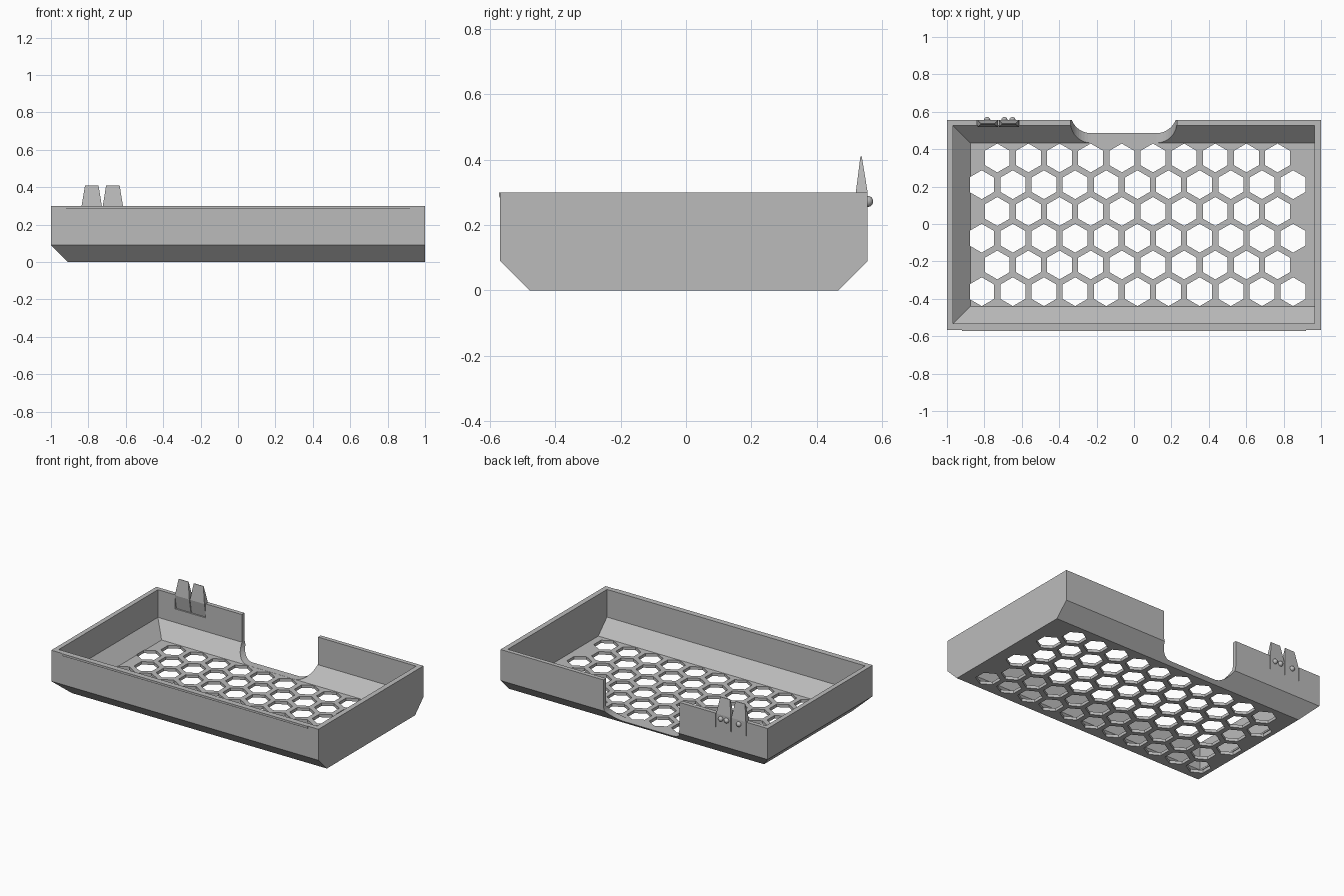
import bpy
import bmesh
import math
from mathutils import Matrix

default = bpy.data.objects.get("Cube")
if default:
    bpy.data.objects.remove(default, do_unlink=True)

grey = bpy.data.materials.new("light_grey")
grey.use_nodes = True
COLOUR = (0.5, 0.5, 0.5, 1)
grey.diffuse_color = COLOUR
grey.node_tree.nodes["Principled BSDF"].inputs["Base Color"].default_value = COLOUR


def finish(name, bm):
    bmesh.ops.recalc_face_normals(bm, faces=bm.faces)
    mesh = bpy.data.meshes.new(name)
    bm.to_mesh(mesh)
    bm.free()
    mesh.materials.append(grey)
    obj = bpy.data.objects.new(name, mesh)
    bpy.context.collection.objects.link(obj)
    return obj


def loft(bm, rings):
    """Skin equal-length rings of points and cap both ends."""
    loops = [[bm.verts.new(p) for p in ring] for ring in rings]
    n = len(loops[0])
    for a, b in zip(loops, loops[1:]):
        for i in range(n):
            j = (i + 1) % n
            bm.faces.new((a[i], a[j], b[j], b[i]))
    bm.faces.new(loops[0])
    bm.faces.new(loops[-1])


def rect(x0, x1, y0, y1, z):
    return [(x0, y0, z), (x1, y0, z), (x1, y1, z), (x0, y1, z)]


def box(bm, x0, x1, y0, y1, z0, z1):
    loft(bm, [rect(x0, x1, y0, y1, z0), rect(x0, x1, y0, y1, z1)])


def cut(target, bm):
    cutter = finish("cutter", bm)
    cutter.hide_render = True
    mod = target.modifiers.new("cut", 'BOOLEAN')
    mod.operation = 'DIFFERENCE'
    mod.solver = 'EXACT'
    mod.object = cutter
    bpy.context.view_layer.objects.active = target
    bpy.ops.object.modifier_apply(modifier=mod.name)
    bpy.data.objects.remove(cutter, do_unlink=True)


FLOOR, RIM, FRONT, BACK = 0.02, 0.3, -0.568, 0.555

# Tray shell: chamfered on three sides, straight on the left end
bm = bmesh.new()
loft(bm, [rect(-0.91, 1, FRONT + 0.09, BACK - 0.09, 0),
          rect(-1, 1, FRONT, BACK, 0.09),
          rect(-1, 1, FRONT, BACK, RIM)])
tray = finish("tray", bm)

# Inner cavity
bm = bmesh.new()
loft(bm, [rect(-0.875, 0.965, -0.44, 0.433, FLOOR),
          rect(-0.968, 0.965, -0.533, 0.526, 0.113),
          rect(-0.968, 0.965, -0.533, 0.526, RIM + 0.1)])
cut(tray, bm)

# Rounded cable notch in the back wall
bm = bmesh.new()
R, bottom = 0.11, FLOOR + 0.0005
profile = [(0.23, RIM + 0.1), (-0.34, RIM + 0.1)]
for cx, start in ((-0.34 + R, 180), (0.23 - R, 270)):
    for i in range(11):
        a = math.radians(start + 9 * i)
        profile.append((cx + R * math.cos(a), bottom + R + R * math.sin(a)))
loft(bm, [[(x, y, z) for x, z in profile] for y in (0.425, 0.7)])
cut(tray, bm)

# Staggered hexagonal vents through the floor
bm = bmesh.new()
for row in range(6):
    odd = row % 2
    for col in range(10 + odd):
        cx = -0.731 + 0.1665 * (col - odd / 2)
        cy = 0.353 - 0.143 * row
        ring = [(cx + 0.077 * math.sin(k * math.pi / 3),
                 cy + 0.077 * math.cos(k * math.pi / 3)) for k in range(6)]
        loft(bm, [[(x, y, z) for x, y in ring] for z in (-0.05, FLOOR + 0.002)])
cut(tray, bm)

# Slots in the back wall that free the two spring clips
CLIPS = (-0.782, -0.669)
TAB_Z = 0.205
bm = bmesh.new()
box(bm, CLIPS[0] - 0.058, CLIPS[1] + 0.058, 0.5, 0.6, TAB_Z, RIM + 0.1)
cut(tray, bm)

# Spring clips: straight legs with tapered wedge tips
for side, cx in zip(("right", "left"), CLIPS):
    bm = bmesh.new()
    loft(bm, [rect(cx - w, cx + w, y0, y1, z) for w, y0, y1, z in (
        (0.054, 0.536, BACK, TAB_Z),
        (0.054, 0.519, BACK, RIM),
        (0.036, 0.533, 0.537, 0.41))])
    finish(side + "_clip", bm)

# Small locating bumps on the outside of the clips
bm = bmesh.new()
for x in (-0.785, -0.693, -0.65):
    bmesh.ops.create_uvsphere(bm, u_segments=20, v_segments=12, radius=0.017,
                              matrix=Matrix.Translation((x, BACK, 0.272)))
bumps = finish("clip_bumps", bm)
bumps.data.shade_smooth()

# Thin catch ridge along the front rim
bm = bmesh.new()
loft(bm, [rect(-0.92, 0.92, FRONT - d, FRONT + 0.005, z)
          for d, z in ((0, 0.283), (0.004, 0.289), (0.004, RIM))])
finish("front_ridge", bm)
